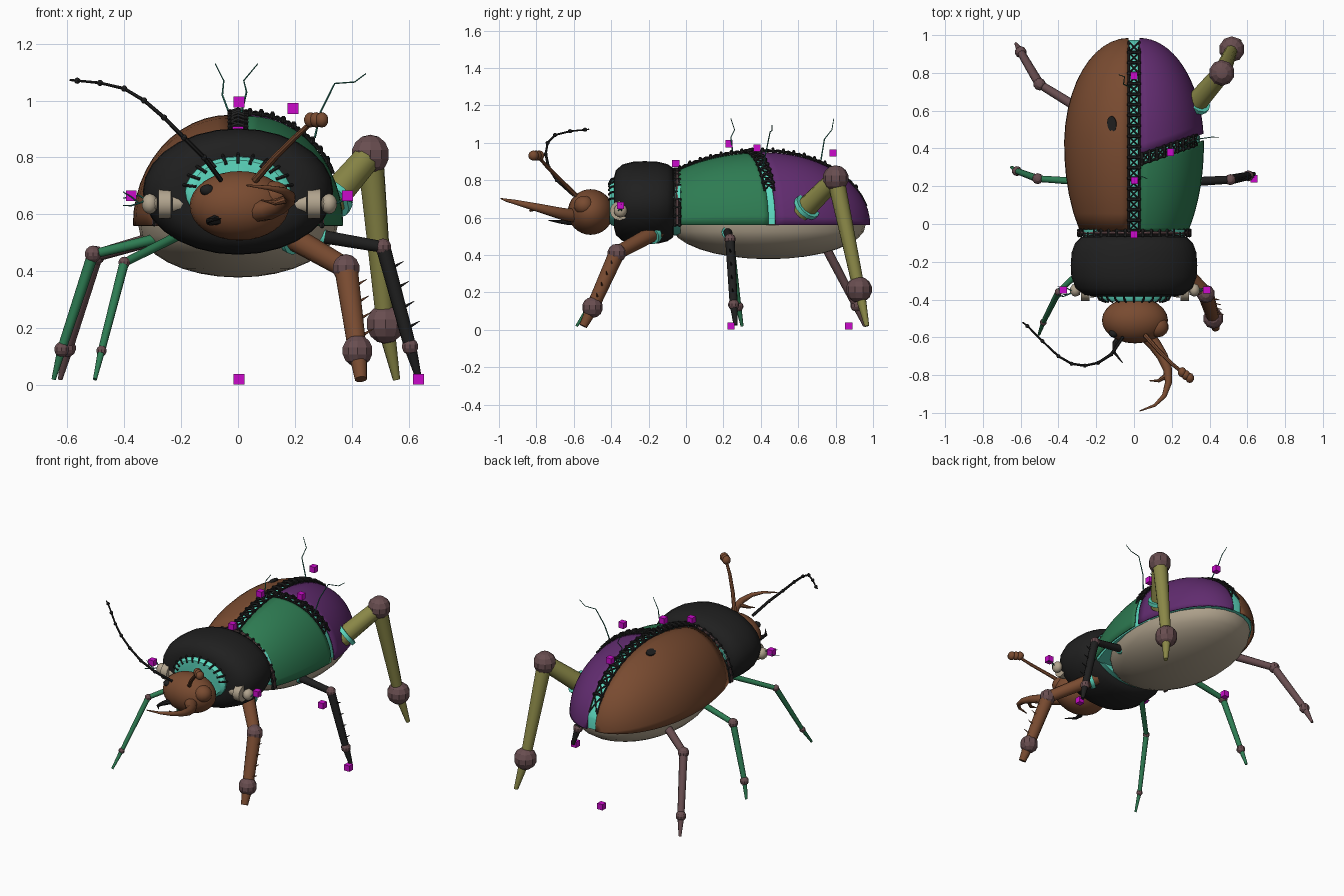
import bpy, bmesh, math, random
from mathutils import Vector, Matrix

random.seed(4)
if "Cube" in bpy.data.objects:
    bpy.data.objects.remove(bpy.data.objects["Cube"])


def make_mat(name, *rgb):
    m = bpy.data.materials.new(name)
    m.use_nodes = True
    m.diffuse_color = (*rgb, 1)
    m.node_tree.nodes["Principled BSDF"].inputs["Base Color"].default_value = (*rgb, 1)
    return m


BROWN = make_mat("brown", .19, .07, .03)
GREEN = make_mat("green", .027, .2, .085)
PURPLE = make_mat("purple", .12, .025, .16)
BONE = make_mat("bone", .44, .37, .27)
TURQUOISE = make_mat("turquoise", .11, .7, .53)
MAGENTA = make_mat("magenta", .6, .003, .6)
MAUVE = make_mat("mauve", .14, .075, .08)
OLIVE = make_mat("olive", .26, .25, .065)
BLACK = make_mat("black", .014, .014, .014)
TEAL = make_mat("dark teal", .03, .22, .16)


def finish(name, bm, mat, angle=40):
    bmesh.ops.remove_doubles(bm, verts=bm.verts, dist=.0002)
    bmesh.ops.recalc_face_normals(bm, faces=bm.faces)
    me = bpy.data.meshes.new(name)
    bm.to_mesh(me)
    bm.free()
    me.materials.append(mat)
    me.shade_smooth()
    me.set_sharp_from_angle(angle=math.radians(angle))
    ob = bpy.data.objects.new(name, me)
    bpy.context.collection.objects.link(ob)
    return ob


def skin(bm, rings, closed=True, caps=True):
    rows = [[bm.verts.new(p) for p in ring] for ring in rings]
    n = len(rows[0])
    for a, b in zip(rows, rows[1:]):
        for i in range(n if closed else n - 1):
            j = (i + 1) % n
            bm.faces.new((a[i], a[j], b[j], b[i]))
    if caps:
        bm.faces.new(rows[0])
        bm.faces.new(rows[-1])


def tube(bm, pts, r0, r1=None, segs=8):
    pts = [Vector(p) for p in pts]
    r1 = r0 if r1 is None else r1
    last = len(pts) - 1
    rot, prev, rings = None, None, []
    for k, p in enumerate(pts):
        d = (pts[min(k + 1, last)] - pts[max(k - 1, 0)]).normalized()
        rot = d.to_track_quat('Z', 'Y') if rot is None else prev.rotation_difference(d) @ rot
        prev = d
        r = r0 + (r1 - r0) * k / last
        turns = [math.tau * i / segs for i in range(segs)]
        rings.append([p + rot @ Vector((r * math.cos(t), r * math.sin(t), 0)) for t in turns])
    skin(bm, rings)


def ball(bm, c, r, u=10, v=7):
    size = r if isinstance(r, tuple) else (r, r, r)
    bmesh.ops.create_uvsphere(bm, u_segments=u, v_segments=v, radius=1,
                              matrix=Matrix.Translation(c) @ Matrix.Diagonal((*size, 1)))


def single(name, mat, fn, *args, angle=40, **kw):
    bm = bmesh.new()
    fn(bm, *args, **kw)
    return finish(name, bm, mat, angle)


# Abdomen dome: half-ellipse sections swept along y
SEAT, MID, FRONT = .56, .42, -.045


def swell(y):
    u = (y - MID) / (.7 if y < MID else .565)
    return math.sqrt(max(0, 1 - u * u))


def dome(y, a, side=1, gap=.03, grow=0):
    s = swell(y)
    return Vector((side * (gap + (.34 + grow) * s * math.cos(a)), y,
                   SEAT + (.39 + grow) * s * math.sin(a)))


def split(a):
    return .34 + .12 * math.cos(a)


def wing_case(name, mat, side, start, end, ease):
    rings = []
    for i in range(17):
        t = math.sin(i / 16 * math.pi / 2) if ease else i / 16
        row = []
        for j in range(13):
            a = j / 12 * math.pi / 2
            row.append(dome(start(a) + t * (end(a) - start(a)), a, side))
        rings.append(row)
    ob = single(name, mat, skin, rings, closed=False, caps=False)
    mod = ob.modifiers.new("rim", 'SOLIDIFY')
    mod.thickness, mod.offset = .008, -1


wing_case("right_wing_case", BROWN, -1, lambda a: FRONT, lambda a: .985, True)
wing_case("left_front_wing_case", GREEN, 1, lambda a: FRONT, lambda a: split(a) - .018, False)
wing_case("left_back_wing_case", PURPLE, 1, lambda a: split(a) + .018, lambda a: .985, True)

# Turquoise lining that shows in the seams
rings = []
for i in range(20):
    y = FRONT + .005 + math.sin(i / 19 * math.pi / 2) * (.97 - FRONT)
    rings.append([dome(y, j / 24 * math.pi, 1, 0, -.012) + Vector((0, 0, .004)) for j in range(25)])
    for p in rings[-1]:
        p.x *= 1.06
single("lining", TURQUOISE, skin, rings)

# Belly: lower half of an ellipsoid
bm = bmesh.new()
ball(bm, (0, .44, SEAT), (.35, .52, .182), 28, 16)
bmesh.ops.bisect_plane(bm, geom=bm.verts[:] + bm.edges[:] + bm.faces[:], plane_co=(0, 0, SEAT),
                       plane_no=(0, 0, 1), clear_outer=True)
bmesh.ops.holes_fill(bm, edges=bm.edges)
finish("belly", bm, BONE)


# Elliptic shells along y for thorax and collars
def shell(name, mat, profile, rx, rz, z):
    rings = []
    for y, s in profile:
        turns = [math.tau * i / 28 for i in range(28)]
        rings.append([(rx * s * math.cos(t), y, z + rz * s * math.sin(t)) for t in turns])
    single(name, mat, skin, rings)


shell("thorax", BLACK, [(-.385, .6), (-.375, .78), (-.34, .92), (-.28, .99), (-.22, 1), (-.15, .985),
                        (-.1, .93), (-.07, .84), (-.06, .7)], .335, .222, .68)
shell("neck", TURQUOISE, [(-.36, 1.02), (-.395, 1), (-.41, .9)], .185, .123, .68)
shell("waist", TURQUOISE, [(-.08, .95), (-.03, 1)], .275, .17, .67)


# Stitched seams: two rails, rungs and crossing laces
def lacing(name, path, side, count, lift, rail=.006):
    bm = bmesh.new()
    side, up = Vector(side), Vector((0, 0, lift))
    pts = [path(i / count) for i in range(count + 1)]
    for d in (-1, 1):
        tube(bm, [p + side * d for p in pts], rail, segs=6)
    for k, (p, q) in enumerate(zip(pts, pts[1:])):
        tube(bm, [p - side * 1.2, p + up, p + side * 1.2], .009, segs=6)
        for d in (-1, 1):
            tube(bm, [p + side * d, (p + q) / 2 + up * .7, q - side * d], .005, segs=5)
        ball(bm, p + side + up * .3, .011, 6, 4)
        ball(bm, p - side + up * .3, .011, 6, 4)
    finish(name, bm, BLACK)


def back_path(t):
    return dome(FRONT + .01 + t * 1.0, math.pi / 2, 1, 0, .006)


def side_path(t):
    a = math.radians(88 - 60 * t)
    return dome(split(a), a, 1, .03, .006)


def waist_path(t):
    a = math.radians(180 * t)
    return Vector((.295 * math.cos(a), -.047, SEAT + .297 * math.sin(a)))


lacing("back_seam_lacing", back_path, (.028, 0, 0), 18, .012)
lacing("side_seam_lacing", side_path, (0, .026, 0), 9, .012)
lacing("waist_lacing", waist_path, (0, .013, 0), 20, .004)
bm = bmesh.new()
tube(bm, [waist_path(i / 24) for i in range(25)], .009, segs=6)
finish("waist_cord", bm, MAUVE)

bm = bmesh.new()
for i in range(11):
    a = math.radians(10 + 16 * i)
    c, s = math.cos(a), math.sin(a)
    tube(bm, [(.15 * c, -.413, .68 + .1 * s), (.186 * c, -.4, .68 + .126 * s), (.2 * c, -.37, .68 + .136 * s)],
         .006, segs=6)
finish("neck_stitches", bm, BLACK)

# Head, eyes and jaws
single("head", BROWN, ball, (.005, -.51, .63), (.175, .122, .122), 24, 16)
single("left_eye", BROWN, ball, (.125, -.545, .665), (.058, .055, .052), 14, 10)
single("right_eye", BLACK, ball, (-.108, -.578, .685), (.026, .022, .02), 12, 8)
single("left_jaw", BROWN, tube, [(.06, -.58, .61), (.11, -.64, .615), (.15, -.7, .63), (.178, -.77, .648),
                                 (.183, -.84, .665), (.16, -.91, .682), (.11, -.96, .693), (.03, -.99, .702)],
       .04, .003, segs=10)
single("left_jaw_tooth", BROWN, tube, [(.175, -.8, .655), (.13, -.83, .64), (.08, -.83, .65)], .016, .002)
single("right_jaw", BLACK, tube, [(-.06, -.58, .585), (-.1, -.63, .575), (-.105, -.68, .578), (-.06, -.735, .585)],
       .021, .002)

# Antennae
feeler = [(-.06, -.6, .72), (-.12, -.69, .8), (-.19, -.735, .87), (-.26, -.75, .94), (-.33, -.74, 1),
          (-.4, -.7, 1.042), (-.485, -.62, 1.062), (-.565, -.54, 1.07), (-.59, -.52, 1.072)]
bm = bmesh.new()
tube(bm, feeler, .009, .004, segs=6)
for p in feeler[1:-1]:
    ball(bm, p, .011, 8, 6)
finish("right_antenna", bm, BLACK)
bm = bmesh.new()
tube(bm, [(.06, -.59, .72), (.13, -.67, .8), (.2, -.74, .87), (.25, -.78, .915)], .013, .009)
for x, y in ((.255, -.785), (.275, -.8), (.295, -.815)):
    ball(bm, (x, y, .932), (.024, .028, .027))
finish("left_antenna", bm, BROWN)


# Legs: hip, knee, ankle, tip, with tube radii and joint radii
def leg(name, mat, pts, radii, joints, spikes=0, collar=False):
    pts = [Vector(p) for p in pts]
    bm = bmesh.new()
    for k in range(3):
        tube(bm, pts[k:k + 2], radii[k], radii[k + 1] if k else radii[0] * .85, segs=10)
    for i in range(spikes):
        p = pts[1].lerp(pts[2], (i + 1) / (spikes + 1)) + Vector((radii[1] * .7, 0, 0))
        tube(bm, [p, p + Vector((.035, -.005, .02))], .006, .001, segs=5)
    finish(name, bm, mat)
    bm = bmesh.new()
    for p, r in zip(pts[1:3], joints):
        ball(bm, p, r)
    finish(name + "_joints", bm, MAUVE, 15)
    if collar:
        d = (pts[1] - pts[0]).normalized()
        single(name + "_collar", TURQUOISE, tube, [pts[0] + d * .03, pts[0] + d * .055], radii[0] * 1.3, segs=12)


leg("front_left_leg", BROWN, [(.17, -.15, .53), (.38, -.37, .41), (.42, -.5, .12), (.432, -.55, .02)],
    (.043, .043, .034, .022), (.05, .056), 4, True)
leg("front_right_leg", GREEN, [(-.18, -.15, .54), (-.4, -.36, .43), (-.48, -.52, .12), (-.503, -.585, .02)],
    (.017, .017, .013, .007), (.021, .019))
leg("middle_left_leg", BLACK, [(.25, .22, .53), (.51, .235, .485), (.605, .255, .135), (.635, .265, .025)],
    (.025, .026, .022, .011), (.03, .03), 4, True)
leg("middle_right_leg", GREEN, [(-.22, .22, .53), (-.51, .24, .46), (-.62, .28, .125), (-.648, .3, .02)],
    (.02, .02, .016, .008), (.03, .027))
leg("back_left_leg", OLIVE, [(.31, .62, .63), (.465, .8, .81), (.518, .925, .215), (.557, .967, .02)],
    (.058, .047, .032, .013), (.07, .07), 0, True)
leg("back_right_leg", MAUVE, [(-.24, .58, .53), (-.5, .74, .455), (-.6, .91, .13), (-.625, .955, .02)],
    (.026, .025, .021, .008), (.034, .032))

# Toggles on the thorax sides
for side, word in ((1, "left"), (-1, "right")):
    bm = bmesh.new()
    for x0, x1, r0, r1 in ((.16, .235, .022, .036), (.24, .285, .052, .052), (.29, .3, .022, .022)):
        tube(bm, [(side * x0 + .005, -.355, .637), (side * x1 + .005, -.355, .637)], r0, r1, segs=12)
    ball(bm, (side * .315 + .005, -.35, .637), (.03, .036, .036))
    finish(word + "_toggle", bm, BONE)

# Loose threads
threads = [[(-.01, .72, .9), (-.055, .74, 1.02), (-.05, .78, 1.07), (-.08, .79, 1.13)],
           [(.01, .25, .95), (.03, .24, 1.03), (.02, .26, 1.07), (.07, .24, 1.13)],
           [(.27, .41, .87), (.29, .43, .96), (.34, .45, 1.06), (.41, .46, 1.065), (.45, .46, 1.095)]]
for side in (-1, 1):
    for k in range(3):
        path = [Vector((side * .32, -.36, .65))]
        for step in range(3):
            path.append(path[-1] + Vector((side * .028, random.uniform(-.02, .02), random.uniform(-.015, .025))))
        threads.append(path)
bm = bmesh.new()
for path in threads:
    tube(bm, path, .004, .002, segs=5)
finish("loose_threads", bm, TEAL)

# Dark spot laid on the right wing case
spot = bmesh.new()
a = math.acos(.26)
p = dome(.53, a, -1)
normal = Vector((-.26 / .34, -.1, math.sin(a) / .39)).normalized()
bmesh.ops.create_cone(spot, cap_ends=True, segments=16, radius1=1, radius2=1, depth=.008,
                      matrix=Matrix.Translation(p) @ normal.to_track_quat('Z', 'Y').to_matrix().to_4x4()
                      @ Matrix.Diagonal((.042, .025, 1, 1)))
finish("wing_spot", spot, BLACK)

# Small marker cubes
bm = bmesh.new()
for c in ((0, -.055, .89), (.003, .23, .995), (.193, .38, .972), (0, .785, .945), (-.375, -.35, .665),
          (.385, -.35, .665), (.635, .24, .02), (.003, .87, .02)):
    bmesh.ops.create_cube(bm, size=.038, matrix=Matrix.Translation(c))
finish("marker_cubes", bm, MAGENTA)
